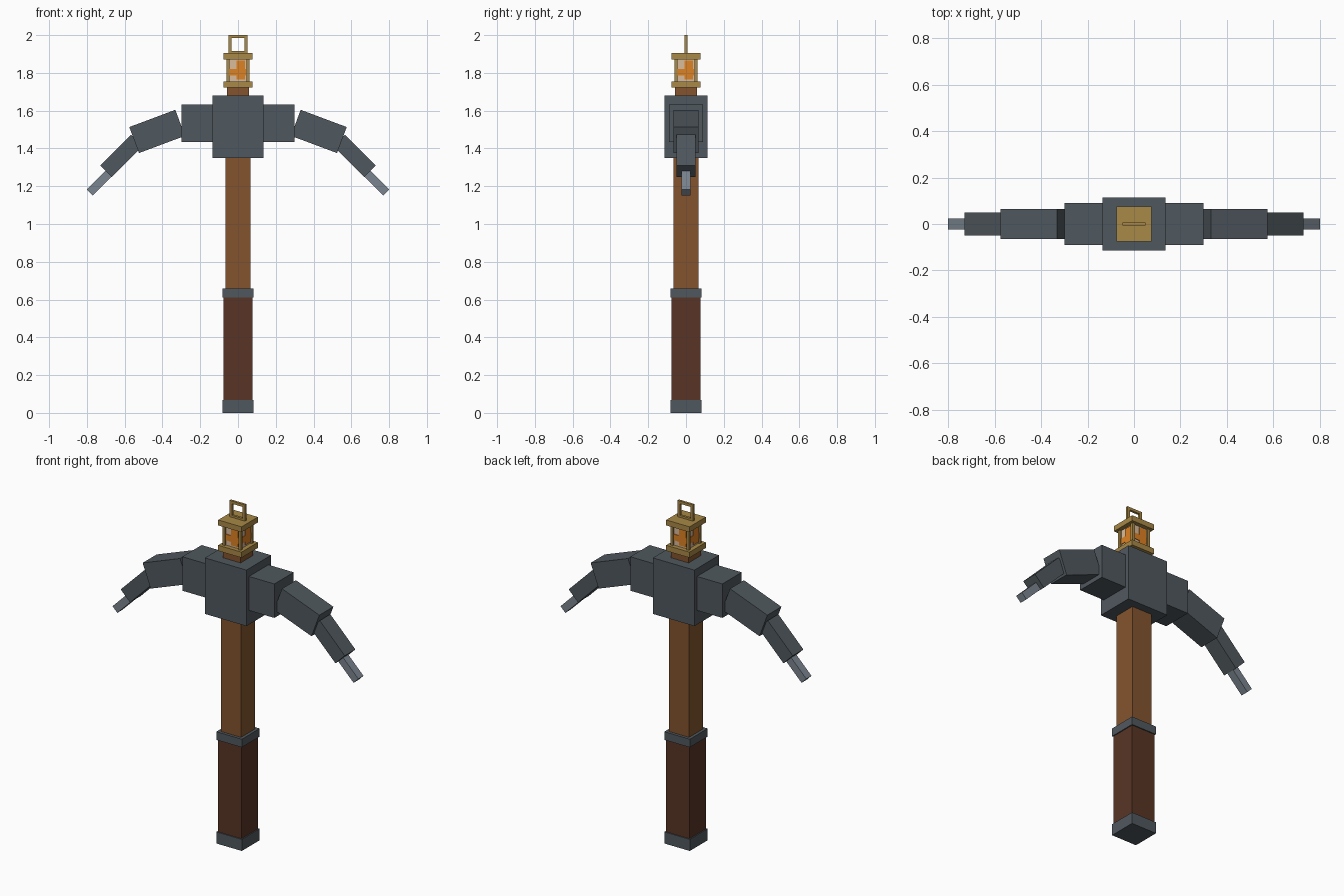
import bpy
import math
from mathutils import Matrix

if "Cube" in bpy.data.objects:
    bpy.data.objects.remove(bpy.data.objects["Cube"], do_unlink=True)


def material(name, r, g, b):
    """Flat material from 0-255 display values, stored as linear."""
    color = [(c / 255 / 12.92) if c < 11 else ((c / 255 + 0.055) / 1.055) ** 2.4
             for c in (r, g, b)] + [1.0]
    mat = bpy.data.materials.new(name)
    mat.use_nodes = True
    mat.diffuse_color = color
    bsdf = mat.node_tree.nodes["Principled BSDF"]
    bsdf.inputs["Base Color"].default_value = color
    bsdf.inputs["Roughness"].default_value = 0.8
    return mat


STEEL = material("dark steel", 80, 88, 94)
EDGE = material("bright steel", 122, 133, 142)
WOOD = material("wood", 131, 84, 46)
LEATHER = material("dark leather", 88, 53, 37)
BRASS = material("brass", 168, 136, 70)
GLASS = material("pale glass", 218, 188, 156)
GLOW = material("orange glow", 222, 130, 34)


def box(name, mat, center, size, tilt=0.0, turn=0.0):
    """Box tilted in the xz plane, then turned about the z axis."""
    bpy.ops.mesh.primitive_cube_add(size=1)
    obj = bpy.context.object
    obj.name = name
    obj.data.materials.append(mat)
    obj.matrix_world = (Matrix.Rotation(turn, 4, 'Z')
                        @ Matrix.Translation(center)
                        @ Matrix.Rotation(math.radians(tilt), 4, 'Y')
                        @ Matrix.Diagonal((*size, 1)))
    return obj


def column(name, mat, width, depth, z0, z1):
    """Upright box on the central axis."""
    return box(name, mat, (0, 0, (z0 + z1) / 2), (width, depth, z1 - z0))


# Handle with its grip and metal bands
column("shaft", WOOD, 0.132, 0.132, 0.63, 1.40)
column("grip", LEATHER, 0.154, 0.154, 0.04, 0.63)
column("pommel", STEEL, 0.166, 0.166, 0.0, 0.068)
column("grip_band", STEEL, 0.166, 0.166, 0.61, 0.658)

# Head block and the curved arms on both sides
column("head_block", STEEL, 0.27, 0.23, 1.35, 1.68)
for side, s in (("left", 1), ("right", -1)):
    box(f"{side}_shoulder", STEEL, (s * 0.20, 0, 1.533), (0.20, 0.18, 0.20))
    box(f"{side}_arm", STEEL, (s * 0.428, 0, 1.49), (0.26, 0.13, 0.147), s * 20.5)
    box(f"{side}_forearm", STEEL, (s * 0.618, 0, 1.361), (0.231, 0.098, 0.086), s * 45)
    box(f"{side}_tip", EDGE, (s * 0.725, 0, 1.227), (0.17, 0.048, 0.044), s * 45)

# Lantern body
column("lantern_stem", WOOD, 0.116, 0.116, 1.67, 1.73)
column("lantern_base", BRASS, 0.152, 0.152, 1.722, 1.755)
column("lantern_roof", BRASS, 0.152, 0.152, 1.872, 1.904)
column("lantern_glass", GLASS, 0.10, 0.10, 1.75, 1.88)

# Corner posts and the cross-shaped glow on each pane
for i in range(4):
    turn = i * math.pi / 2
    box(f"lantern_post_{i + 1}", BRASS, (0.052, 0.052, 1.813), (0.016, 0.016, 0.125), turn=turn)
    box(f"glow_bar_{i + 1}", GLOW, (-0.004, -0.051, 1.803), (0.092, 0.006, 0.036), turn=turn)
    box(f"glow_flame_{i + 1}", GLOW, (0.015, -0.051, 1.815), (0.046, 0.007, 0.10), turn=turn)

# Hanging loop
column("loop_top", BRASS, 0.10, 0.014, 1.984, 2.0)
column("loop_foot", BRASS, 0.10, 0.014, 1.90, 1.916)
for side, s in (("left", 1), ("right", -1)):
    box(f"{side}_loop_bar", BRASS, (s * 0.042, 0, 1.945), (0.016, 0.014, 0.09))
